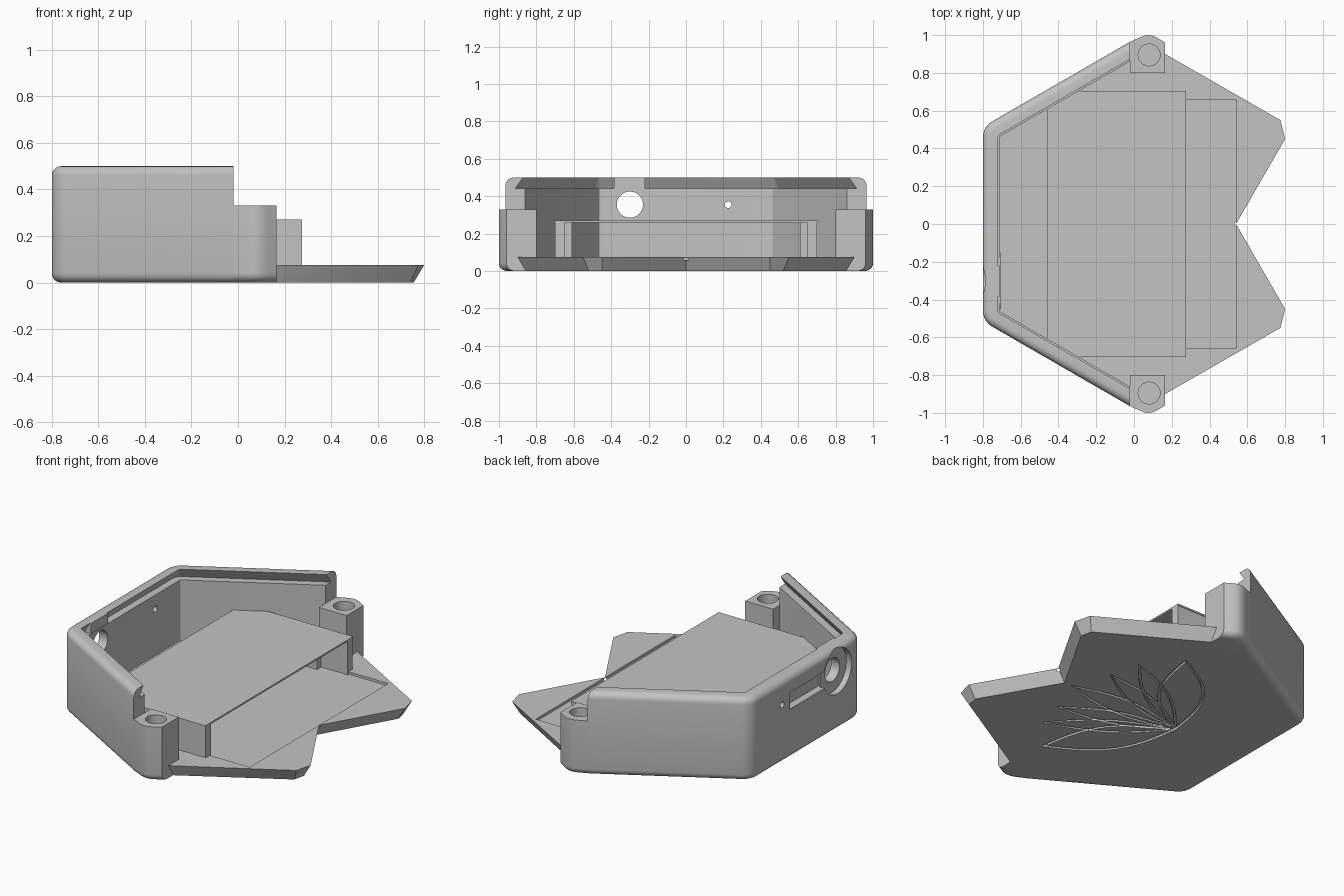
import bpy, bmesh
from math import sin, cos, pi, radians
from mathutils import Vector

cube = bpy.data.objects.get("Cube")
if cube:
    bpy.data.objects.remove(cube, do_unlink=True)

grey = bpy.data.materials.new("plain_grey")
grey.use_nodes = True
grey.diffuse_color = (0.55, 0.55, 0.55, 1)
grey.node_tree.nodes["Principled BSDF"].inputs["Base Color"].default_value = (0.55, 0.55, 0.55, 1)


def loft(name, rings, closed=True, cyclic=False):
    """Skin a stack of rings; cap whichever direction is left open."""
    bm = bmesh.new()
    grid = [[bm.verts.new(p) for p in ring] for ring in rings]
    n, m = len(grid), len(grid[0])
    for i in range(n if cyclic else n - 1):
        for j in range(m if closed else m - 1):
            a, b = grid[i], grid[(i + 1) % n]
            k = (j + 1) % m
            bm.faces.new((a[j], a[k], b[k], b[j]))
    if not cyclic:
        bm.faces.new(grid[0])
        bm.faces.new(grid[-1])
    if not closed:
        bm.faces.new([r[0] for r in grid])
        bm.faces.new([r[-1] for r in grid])
    bmesh.ops.recalc_face_normals(bm, faces=bm.faces)
    mesh = bpy.data.meshes.new(name)
    bm.to_mesh(mesh)
    bm.free()
    mesh.materials.append(grey)
    obj = bpy.data.objects.new(name, mesh)
    bpy.context.collection.objects.link(obj)
    return obj


def at(points, z):
    return [Vector((x, y, z)) for x, y in points]


def prism(name, points, z0, z1):
    return loft(name, [at(points, z0), at(points, z1)])


def box(name, x0, x1, y0, y1, z0, z1):
    return prism(name, [(x0, y0), (x1, y0), (x1, y1), (x0, y1)], z0, z1)


def disc_x(name, x0, x1, y, z, r, top=9):
    """Cylinder along x, optionally flattened at a top height."""
    ring = [(y + r * cos(2 * pi * i / 48), min(top, z + r * sin(2 * pi * i / 48))) for i in range(48)]
    return loft(name, [[Vector((x, a, b)) for a, b in ring] for x in (x0, x1)])


def activate(obj):
    bpy.ops.object.select_all(action='DESELECT')
    obj.select_set(True)
    bpy.context.view_layer.objects.active = obj


def cut(targets, cutter):
    cutter.hide_render = True
    for obj in targets:
        activate(obj)
        mod = obj.modifiers.new("cut", 'BOOLEAN')
        mod.operation, mod.solver, mod.object = 'DIFFERENCE', 'EXACT', cutter
        bpy.ops.object.modifier_apply(modifier=mod.name)
    bpy.data.objects.remove(cutter, do_unlink=True)


def half_hex(d, end=-0.02):
    """Open three-sided outline with rounded corners, inset by d."""
    half = [(end, 0.965 + (end + 0.02) * 0.577 - d / cos(pi / 6))]
    for i in range(9):
        a = radians(120 + 60 * i / 8)
        half.append((-0.7 + (0.1 - d) * cos(a), 0.457 + (0.1 - d) * sin(a)))
    return half + [(x, -y) for x, y in reversed(half)]


# Wall with rounded edges and a dovetail slot for a sliding lid
bevel = 0.04
steps = [radians(18 * i) for i in range(6)]
profile = [(bevel * (1 - sin(a)), bevel * (1 - cos(a))) for a in steps]
profile += [(bevel * (1 - cos(a)), 0.5 - bevel * (1 - sin(a))) for a in steps]
profile += [(0.08, 0.5), (0.045, 0.44), (0.09, 0.44), (0.09, 0.07), (0.05, 0)]
wall = loft("wall", [at(half_hex(d), z) for d, z in profile], closed=False, cyclic=True)

# Base plate with a notched end and undercut edges
def plate_outline(right):
    left = half_hex(0.05)
    tip = [(x, -y) for x, y in right]
    return left + tip + list(reversed(right[:-1]))

top_edge = [(0.165, 0.9), (0.775, 0.55), (0.8, 0.45), (0.54, 0)]
low_edge = [(0.165, 0.855), (0.74, 0.52), (0.755, 0.45), (0.495, 0)]
base = loft("base_plate", [at(plate_outline(low_edge), 0), at(plate_outline(top_edge), 0.075)])
cut([base], box("floor_recess", -0.46, 0.54, -0.66, 0.66, 0.06, 0.2))

# Flower engraved in the underside
def petal_cutter(angle, length, width):
    def loop(margin, z):
        pts = []
        for i in range(32):
            t = 2 * pi * i / 32
            along = length / 2 - (length / 2 - 2 * margin) * cos(t)
            f = (along - 2 * margin) / (length - 4 * margin)
            side = (width - margin) * sin(pi * f) * (1 if i < 16 else -1)
            if i in (0, 16):
                side = 0
            pts.append(Vector((-0.3 + along * cos(angle) - side * sin(angle),
                               along * sin(angle) + side * cos(angle), z)))
        return pts
    inner, outer = 0.016, 0.0
    return loft("petal", [loop(outer, -0.05), loop(outer, 0.014),
                          loop(inner, 0.014), loop(inner, -0.05)], cyclic=True)

petals = [(0, 0.75, 0.08)]
for s in (1, -1):
    petals += [(radians(19) * s, 0.7, 0.07), (radians(34) * s, 0.74, 0.07), (radians(54) * s, 0.76, 0.13)]
for angle, length, width in petals:
    cut([base], petal_cutter(angle, length, width))

# Inner pad behind the port, and the filled part of the lid slot
pad = disc_x("port_pad", -0.745, -0.708, -0.3, 0.355, 0.15, top=0.44)
fill = box("slot_fill", -0.757, -0.712, -0.385, -0.22, 0.43, 0.5)

# Port, switch slot and pin hole through the end wall
cut([wall], disc_x("port_recess", -0.9, -0.765, -0.3, 0.355, 0.135))
cut([wall, pad], disc_x("port_hole", -0.9, -0.6, -0.3, 0.355, 0.07))
cut([wall], box("switch_slot", -0.9, -0.755, -0.19, 0.15, 0.3, 0.4))
cut([wall], disc_x("pin_hole", -0.9, -0.6, 0.225, 0.355, 0.018))

# Screw posts and the supports under the shelf, on both sides
def screw_post(name, s):
    outer = [(0.165, 0.96), (0.135, 0.978), (0.115, 0.99), (0.095, 0.998), (0.075, 1.0),
             (0.055, 0.997), (0.035, 0.99), (-0.02, 0.965)]
    rings = []
    for a in steps:
        d = bevel * (1 - sin(a)) / cos(pi / 6)
        rings.append(at([(-0.02, 0.8 * s), (0.165, 0.8 * s)] + [(x, (y - d) * s) for x, y in outer],
                        bevel * (1 - cos(a))))
    rings.append([Vector((p.x, p.y, 0.33)) for p in rings[-1]])
    post = loft(name, rings)
    hole = [(0.08 + 0.058 * cos(2 * pi * i / 32), 0.895 * s + 0.058 * sin(2 * pi * i / 32)) for i in range(32)]
    cut([post], prism("screw_hole", hole, 0.08, 0.5))
    return post

smooth = [wall, base, pad]
for side, s in (("left", 1), ("right", -1)):
    smooth.append(screw_post(side + "_screw_post", s))
    prism(side + "_shelf_support", [(-0.38, 0.65 * s), (0.275, 0.65 * s), (0.275, 0.7 * s), (-0.29, 0.7 * s)],
          0.055, 0.262)
    prism(side + "_inner_support", [(-0.45, 0.61 * s), (0.1, 0.61 * s), (0.1, 0.65 * s), (-0.38, 0.65 * s)],
          0.055, 0.262)

# Thin shelf resting on the supports
half = [(-0.46, 0.61), (-0.3, 0.704), (0.275, 0.704)]
prism("shelf", half + [(x, -y) for x, y in reversed(half)], 0.26, 0.27)

for obj in smooth:
    activate(obj)
    bpy.ops.object.shade_smooth_by_angle(angle=radians(29))
